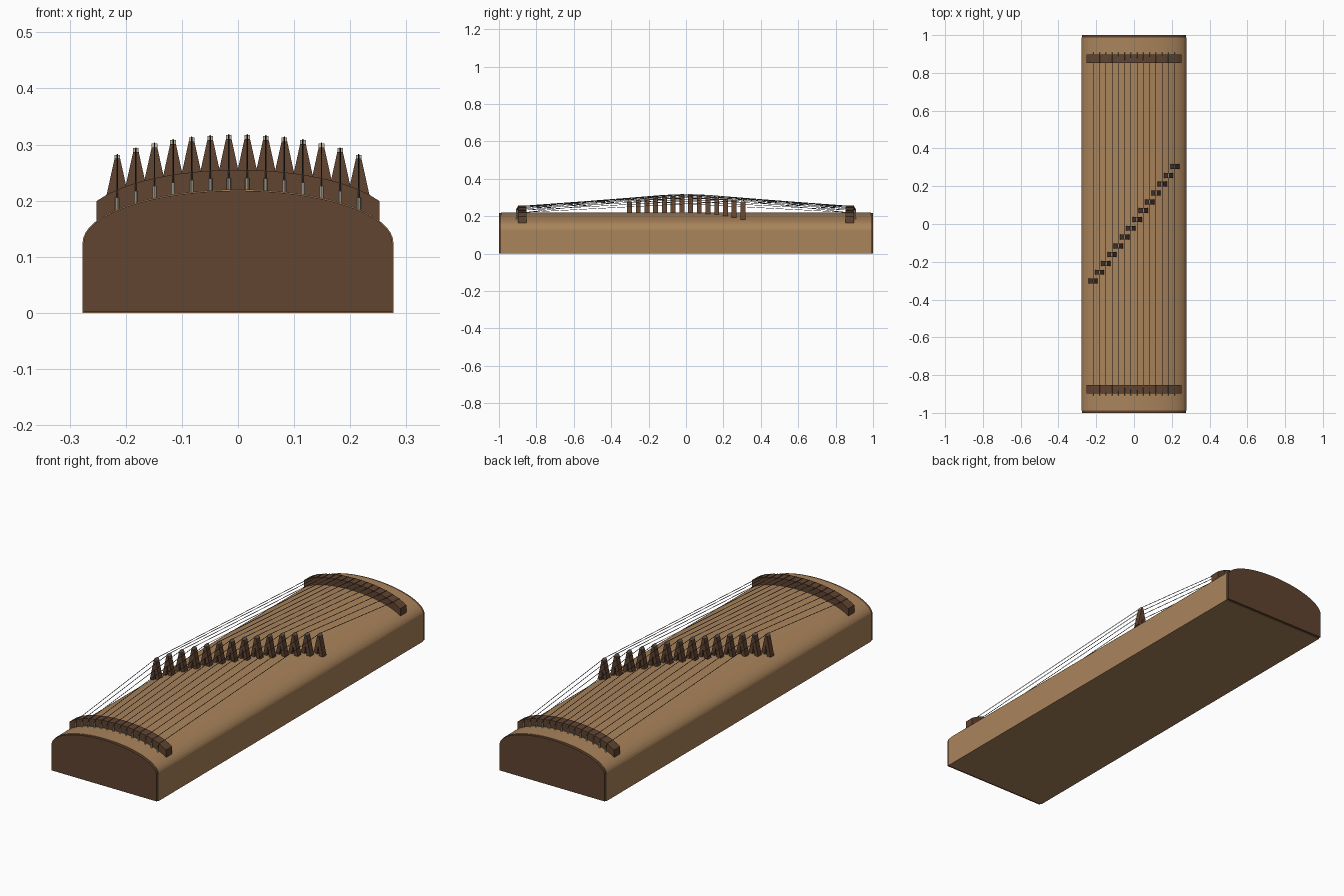
import bpy, bmesh, math

if "Cube" in bpy.data.objects:
    bpy.data.objects.remove(bpy.data.objects["Cube"])

def material(name, rgb):
    m = bpy.data.materials.new(name)
    m.diffuse_color = (*rgb, 1)
    m.use_nodes = True
    m.node_tree.nodes["Principled BSDF"].inputs["Base Color"].default_value = m.diffuse_color
    return m

TAN = material("light_wood", (0.40, 0.23, 0.105))
DARK = material("dark_wood", (0.12, 0.058, 0.030))
BONE = material("bone", (0.50, 0.46, 0.37))
WIRE = material("wire", (0.07, 0.07, 0.07))

HALF_W, SHOULDER, RISE = 0.277, 0.125, 0.095
STRINGS = 14

def surf(x):
    """Height of the arched soundboard at x."""
    return SHOULDER + RISE * math.sqrt(max(0, 1 - (x / HALF_W) ** 2))

def extrude_profile(name, pts, y0, y1, mat):
    """Solid from an (x, z) outline between two y positions."""
    bm = bmesh.new()
    face = bm.faces.new([bm.verts.new((x, y0, z)) for x, z in pts])
    out = bmesh.ops.extrude_face_region(bm, geom=[face])
    for v in out["geom"]:
        if isinstance(v, bmesh.types.BMVert):
            v.co.y = y1
    bmesh.ops.recalc_face_normals(bm, faces=bm.faces)
    me = bpy.data.meshes.new(name)
    bm.to_mesh(me)
    bm.free()
    me.materials.append(mat)
    ob = bpy.data.objects.new(name, me)
    bpy.context.collection.objects.link(ob)
    return ob

def body_outline(inset):
    n = 32
    pts = [(-HALF_W + inset, inset)]
    for i in range(n + 1):
        a = math.pi * (1 - i / n)
        pts.append(((HALF_W - inset) * math.cos(a),
                    SHOULDER + (RISE - inset) * math.sin(a)))
    return pts + [(HALF_W - inset, inset)]

# Arched hollow-looking sound box
extrude_profile("sound_box", body_outline(0), -0.988, 0.988, TAN)

# Curved bar outline that follows the soundboard
xs = [-0.252 + 0.504 * i / 24 for i in range(25)]
bar = [(x, surf(x) + 0.035) for x in xs] + [(x, surf(x) - 0.002) for x in reversed(xs)]

for s, side in ((-1, "front"), (1, "back")):
    extrude_profile(side + "_end_cap", body_outline(0.002), s * 0.98, s * 1.0, DARK)
    extrude_profile(side + "_bar", bar, s * 0.852, s * 0.897, DARK)

for i in range(STRINGS):
    t = i / (STRINGS - 1)
    x = -0.215 + 0.43 * t
    by = -0.302 + 0.606 * t
    z = surf(x)

    # Movable bridge: two splayed legs under a small bone cap
    legs = [(-0.005, 0.09), (-0.0255, -0.003), (-0.006, -0.003), (0, 0.045),
            (0.006, -0.003), (0.0255, -0.003), (0.005, 0.09)]
    extrude_profile(f"bridge_{i + 1}", [(x + a, z + b) for a, b in legs],
                    by - 0.013, by + 0.013, DARK)
    cap = [(-0.005, 0.088), (0.005, 0.088), (0.005, 0.097), (-0.005, 0.097)]
    extrude_profile(f"bridge_cap_{i + 1}", [(x + a, z + b) for a, b in cap],
                    by - 0.010, by + 0.010, BONE)

    # Tuning pegs outside each bar
    for s, side in ((-1, "front"), (1, "back")):
        bpy.ops.mesh.primitive_cylinder_add(vertices=10, radius=0.004, depth=0.026,
                                            location=(x, s * 0.906, z + 0.008))
        peg = bpy.context.object
        peg.name = f"{side}_peg_{i + 1}"
        peg.data.materials.append(BONE)
        bpy.ops.object.shade_smooth_by_angle()

    # String: peg, over bar, over bridge, over bar, peg
    cu = bpy.data.curves.new(f"string_{i + 1}", "CURVE")
    cu.dimensions = "3D"
    cu.bevel_depth = 0.0013
    cu.bevel_resolution = 1
    cu.use_fill_caps = True
    path = [(-0.906, 0.018), (-0.897, 0.036), (-0.852, 0.0365), (by, 0.0975),
            (0.852, 0.0365), (0.897, 0.036), (0.906, 0.018)]
    sp = cu.splines.new("POLY")
    sp.points.add(len(path) - 1)
    for p, (y, h) in zip(sp.points, path):
        p.co = (x, y, z + h, 1)
    cu.materials.append(WIRE)
    bpy.context.collection.objects.link(bpy.data.objects.new(f"string_{i + 1}", cu))
